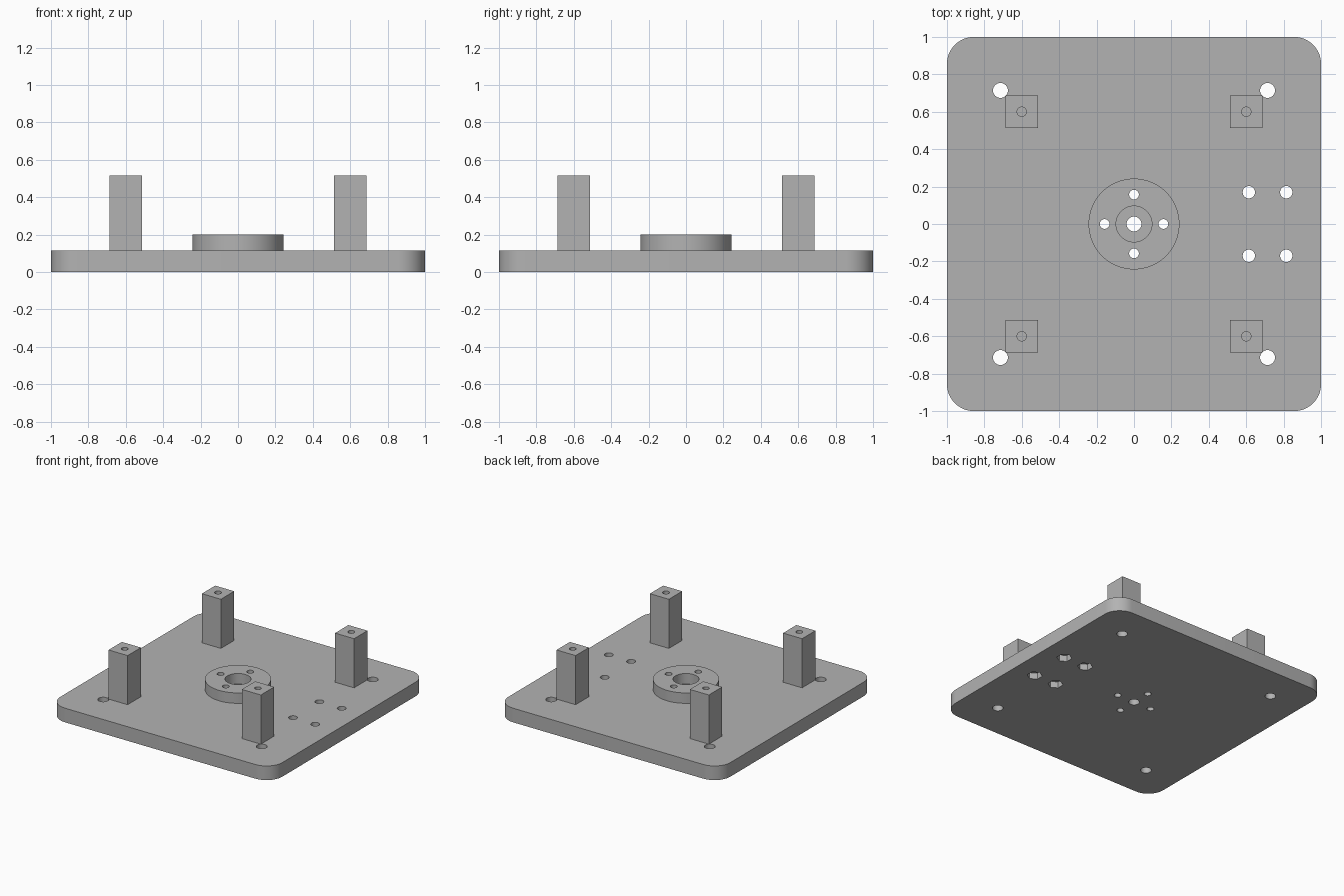
import bpy
import bmesh
from math import cos, sin, pi, radians
from mathutils import Matrix, Vector

cube = bpy.data.objects.get("Cube")
if cube:
    bpy.data.objects.remove(cube, do_unlink=True)

grey = bpy.data.materials.new("plain grey")
grey.use_nodes = True
colour = (0.45, 0.45, 0.45, 1)
grey.diffuse_color = colour
grey.node_tree.nodes["Principled BSDF"].inputs["Base Color"].default_value = colour

PLATE_TOP, HUB_TOP, POST_TOP = 0.115, 0.2, 0.515
SIGNS = [(sx, sy) for sx in (-1, 1) for sy in (-1, 1)]


def make_object(name, bm):
    mesh = bpy.data.meshes.new(name)
    bm.to_mesh(mesh)
    bm.free()
    mesh.materials.append(grey)
    obj = bpy.data.objects.new(name, mesh)
    bpy.context.collection.objects.link(obj)
    return obj


def prism(bm, x, y, z0, z1, radius, sides=32, turn=0):
    """Upright prism with a regular cross-section."""
    place = Matrix.Translation((x, y, (z0 + z1) / 2)) @ Matrix.Rotation(turn, 4, "Z")
    bmesh.ops.create_cone(bm, cap_ends=True, segments=sides, radius1=radius,
                          radius2=radius, depth=z1 - z0, matrix=place)


def drill(obj, holes):
    """Subtract a list of prisms, then tidy the shading."""
    bpy.context.view_layer.objects.active = obj
    for hole in holes:
        bm = bmesh.new()
        prism(bm, *hole)
        cutter = make_object("hole_cutter", bm)
        cutter.hide_render = True
        mod = obj.modifiers.new("hole", "BOOLEAN")
        mod.operation, mod.solver, mod.object = "DIFFERENCE", "EXACT", cutter
        bpy.ops.object.modifier_apply(modifier=mod.name)
        bpy.data.objects.remove(cutter, do_unlink=True)
    bpy.ops.object.select_all(action="DESELECT")
    obj.select_set(True)
    bpy.ops.object.shade_smooth_by_angle(angle=radians(30))


# Base plate: rounded square profile pushed up
bm = bmesh.new()
corner, steps = 0.143, 12
outline = []
for quarter, (sx, sy) in enumerate([(1, 1), (-1, 1), (-1, -1), (1, -1)]):
    for i in range(steps + 1):
        a = (quarter + i / steps) * pi / 2
        outline.append(bm.verts.new((sx * (1 - corner) + corner * cos(a),
                                     sy * (1 - corner) + corner * sin(a), 0)))
face = bm.faces.new(outline)
top = bmesh.ops.extrude_face_region(bm, geom=[face])["geom"]
bmesh.ops.translate(bm, vec=Vector((0, 0, PLATE_TOP)),
                    verts=[v for v in top if isinstance(v, bmesh.types.BMVert)])
bmesh.ops.recalc_face_normals(bm, faces=bm.faces)
plate = make_object("base_plate", bm)

# Shaft hole and ring of four screw holes shared by plate and hub
ring = 0.157
centre_holes = [(0, 0, -0.1, 0.3, 0.04)]
centre_holes += [(x, y, -0.1, 0.3, 0.026)
                 for x, y in ((ring, 0), (-ring, 0), (0, ring), (0, -ring))]

# Corner holes, and side holes with hexagonal nut pockets underneath
plate_holes = centre_holes + [(0.714 * sx, 0.714 * sy, -0.1, 0.3, 0.04) for sx, sy in SIGNS]
for sx, sy in SIGNS:
    x, y = 0.714 + 0.1 * sx, 0.17 * sy
    plate_holes.append((x, y, -0.1, 0.3, 0.033))
    plate_holes.append((x, y, -0.1, 0.05, 0.057, 6))
drill(plate, plate_holes)

# Hub with a wide recess down to the plate
bm = bmesh.new()
prism(bm, 0, 0, PLATE_TOP, HUB_TOP, 0.243, 64)
hub = make_object("centre_hub", bm)
drill(hub, [(0, 0, 0, 0.3, 0.096, 48)] + centre_holes[1:])

# Four square posts, each with a blind screw hole in its top
for sx, sy in SIGNS:
    x, y = 0.6 * sx, 0.6 * sy
    bm = bmesh.new()
    prism(bm, x, y, PLATE_TOP, POST_TOP, 0.0857 * 2 ** 0.5, 4, pi / 4)
    name = ("back" if sy > 0 else "front") + ("_left" if sx > 0 else "_right") + "_post"
    drill(make_object(name, bm), [(x, y, 0.25, 0.6, 0.025)])
